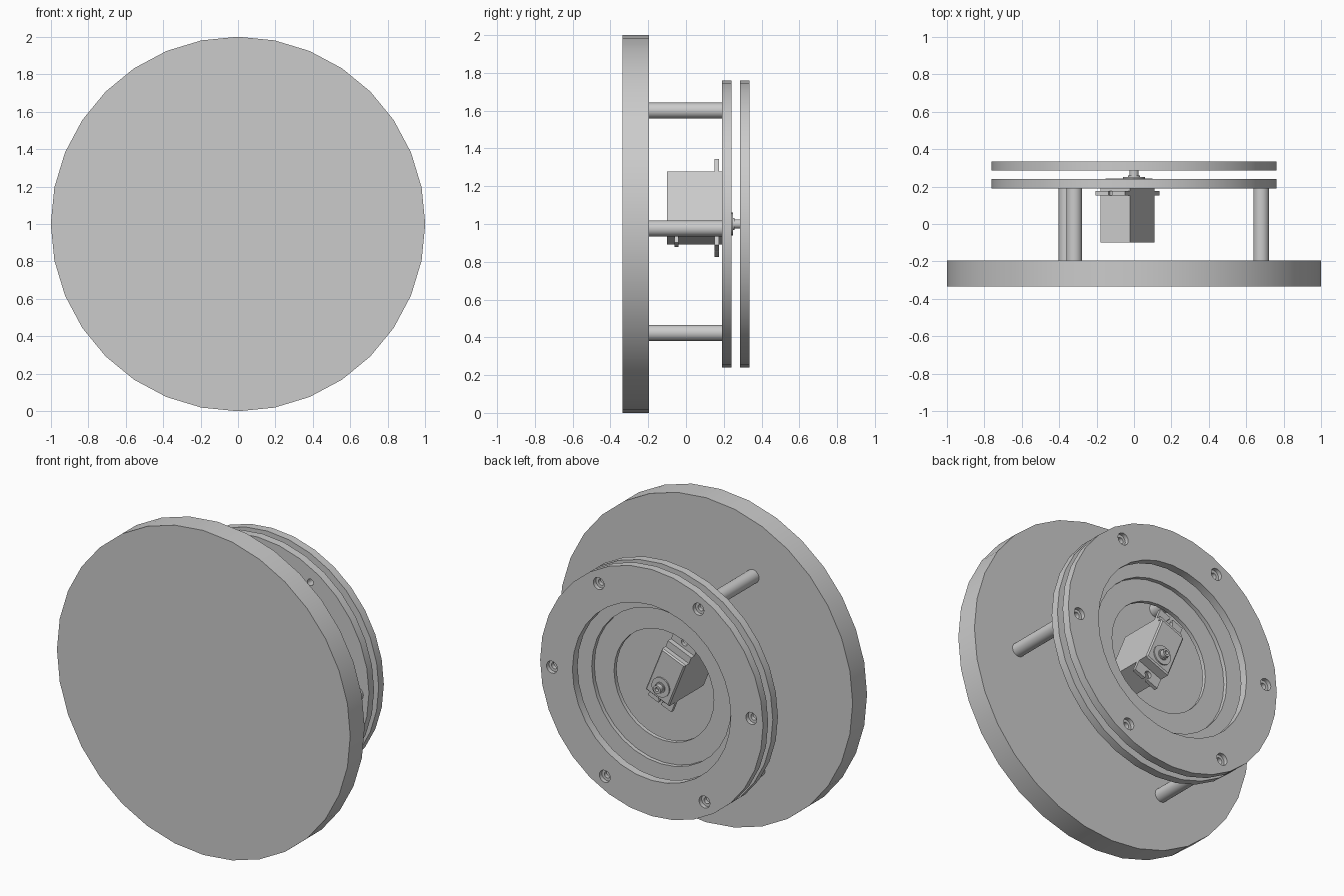
import bpy, bmesh, math
from mathutils import Matrix, Vector

if "Cube" in bpy.data.objects:
    bpy.data.objects.remove(bpy.data.objects["Cube"])

grey = bpy.data.materials.new("light_grey")
grey.diffuse_color = (0.6, 0.6, 0.6, 1)
grey.use_nodes = True
grey.node_tree.nodes["Principled BSDF"].inputs["Base Color"].default_value = grey.diffuse_color

# Servo frame: tilted about the y axis so its shaft lies on the disc axis
TILT = Matrix.Translation((-0.035, 0, 1.085)) @ Matrix.Rotation(math.radians(-22), 4, 'Y')
CENTRE = Matrix.Translation((0, 0, 1))


def finish(name, bm, matrix):
    bmesh.ops.recalc_face_normals(bm, faces=bm.faces)
    mesh = bpy.data.meshes.new(name)
    bm.transform(matrix)
    bm.to_mesh(mesh)
    bm.free()
    mesh.materials.append(grey)
    ob = bpy.data.objects.new(name, mesh)
    bpy.context.collection.objects.link(ob)
    smooth(ob)
    return ob


def smooth(ob):
    bpy.ops.object.select_all(action='DESELECT')
    ob.select_set(True)
    bpy.context.view_layer.objects.active = ob
    bpy.ops.object.shade_smooth_by_angle(angle=math.radians(30))


def lathe(name, profile, segs=32, matrix=CENTRE, closed=True):
    """Revolve (radius, y) points about the y axis."""
    bm = bmesh.new()
    rows = []
    for i in range(segs):
        a = 2 * math.pi * i / segs
        rows.append([bm.verts.new((r * math.cos(a), y, r * math.sin(a))) for r, y in profile])
    n = len(profile)
    for i in range(segs):
        p, q = rows[i], rows[(i + 1) % segs]
        for j in range(n if closed else n - 1):
            k = (j + 1) % n
            bm.faces.new((p[j], p[k], q[k], q[j]))
    if not closed:
        bm.faces.new([row[0] for row in rows])
        bm.faces.new([row[-1] for row in rows])
    return finish(name, bm, matrix)


def rod(name, x, z, y0, y1, r, segs=24, matrix=None):
    return lathe(name, [(r, y0), (r, y1)], segs,
                 matrix or Matrix.Translation((x, 0, z)), closed=False)


def box(name, x0, x1, y0, y1, z0, z1, bevel=0):
    bm = bmesh.new()
    bmesh.ops.create_cube(bm, size=1)
    for v in bm.verts:
        v.co = Vector(((x0 + x1) / 2 + v.co.x * (x1 - x0),
                       (y0 + y1) / 2 + v.co.y * (y1 - y0),
                       (z0 + z1) / 2 + v.co.z * (z1 - z0)))
    if bevel:
        edges = [e for e in bm.edges if all(v.co.y > y1 - 1e-4 for v in e.verts)]
        bmesh.ops.bevel(bm, geom=edges, offset=bevel, segments=1, affect='EDGES')
    return finish(name, bm, TILT)


def cut(target, cutters):
    for c in cutters:
        m = target.modifiers.new("cut", 'BOOLEAN')
        m.operation = 'DIFFERENCE'
        m.solver = 'EXACT'
        m.object = c
        bpy.context.view_layer.objects.active = target
        bpy.ops.object.modifier_apply(modifier=m.name)
        bpy.data.objects.remove(c)
    smooth(target)


def spot(deg, r=0.68):
    a = math.radians(deg)
    return r * math.cos(a), 1 + r * math.sin(a)


# Large solid front disc
lathe("front_disc", [(1, -0.335), (1, -0.195)], closed=False)

# Three spacer posts
for i in range(3):
    x, z = spot(-2 + 120 * i)
    rod(f"post_{i + 1}", x, z, -0.195, 0.19, 0.042)

# Mounting ring with a recess around its central opening
mount = lathe("mounting_ring", [(0.76, 0.19), (0.76, 0.24), (0.475, 0.24),
                                (0.475, 0.215), (0.34, 0.215), (0.34, 0.19)])
cut(mount, [rod("cutter", *spot(58 + 120 * i), 0.1, 0.3, 0.02, 16) for i in range(3)])

# Outer ring with six counterbored screw holes
outer = lathe("outer_ring", [(0.76, 0.285), (0.76, 0.335), (0.54, 0.335), (0.54, 0.285)])
holes = []
for i in range(6):
    x, z = spot(-2 + 60 * i)
    holes.append(rod("cutter", x, z, 0.31, 0.4, 0.037, 20))
    holes.append(rod("cutter", x, z, 0.2, 0.4, 0.02, 16))
cut(outer, holes)

# Servo case and raised lid
box("servo_case", -0.086, 0.086, -0.1, 0.205, -0.173, 0.173)
box("servo_lid", -0.086, 0.086, 0.205, 0.242, -0.173, 0.13, bevel=0.008)

# Servo mounting flange with open screw slots at both ends
flange = box("servo_flange", -0.086, 0.086, 0.152, 0.175, -0.246, 0.246)
slots = []
for s in (-1, 1):
    slots.append(rod("cutter", 0, 0, 0.1, 0.2, 0.022, 16,
                     TILT @ Matrix.Translation((0, 0, s * 0.21))))
    slots.append(box("cutter", -0.01, 0.01, 0.1, 0.2,
                     min(s * 0.21, s * 0.3), max(s * 0.21, s * 0.3)))
cut(flange, slots)

# Cable stub below the case
box("servo_cable", -0.03, 0.03, -0.06, -0.04, -0.21, -0.17)

# Round boss and hollow output shaft on the disc axis
lathe("servo_boss", [(0.06, 0.235), (0.06, 0.25), (0.032, 0.25), (0.032, 0.258)],
      24, closed=False)
lathe("servo_shaft", [(0.025, 0.25), (0.025, 0.285), (0.012, 0.285), (0.012, 0.265)],
      20, closed=False)
